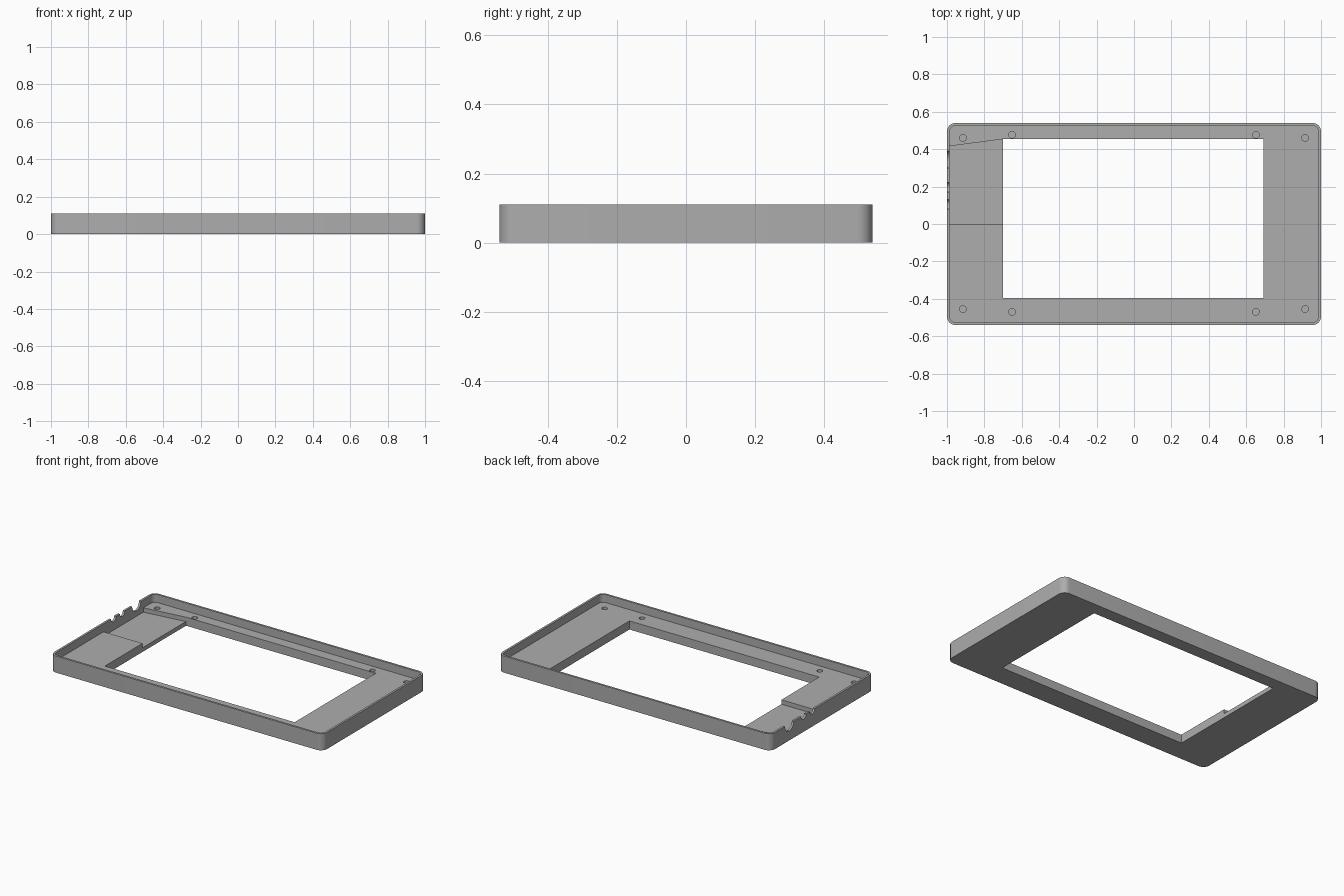
import bpy, bmesh, math

cube = bpy.data.objects.get("Cube")
if cube:
    bpy.data.objects.remove(cube, do_unlink=True)

HEIGHT, FLOOR, POCKET = 0.11, 0.057, 0.028
HALF_X, HALF_Y, WALL, RADIUS = 1.0, 0.54, 0.014, 0.045

grey = bpy.data.materials.new("grey plastic")
grey.use_nodes = True
colour = (0.42, 0.42, 0.42, 1)
grey.diffuse_color = colour
grey.node_tree.nodes["Principled BSDF"].inputs["Base Color"].default_value = colour


def prism(name, outline, z0, z1):
    """Extrude a closed outline from z0 to z1."""
    bm = bmesh.new()
    face = bm.faces.new([bm.verts.new((x, y, z0)) for x, y in outline])
    top = bmesh.ops.extrude_face_region(bm, geom=[face])["geom"]
    bmesh.ops.translate(bm, vec=(0, 0, z1 - z0),
                        verts=[v for v in top if isinstance(v, bmesh.types.BMVert)])
    bmesh.ops.recalc_face_normals(bm, faces=bm.faces)
    mesh = bpy.data.meshes.new(name)
    bm.to_mesh(mesh)
    bm.free()
    obj = bpy.data.objects.new(name, mesh)
    mesh.materials.append(grey)
    bpy.context.collection.objects.link(obj)
    return obj


def rounded(hx, hy, r, steps=8):
    """Outline of a rectangle with round corners."""
    points = []
    for i, (sx, sy) in enumerate([(1, 1), (-1, 1), (-1, -1), (1, -1)]):
        for k in range(steps + 1):
            a = math.pi / 2 * (i + k / steps)
            points.append((sx * (hx - r) + r * math.cos(a),
                           sy * (hy - r) + r * math.sin(a)))
    return points


def circle(x, y, r, steps=24):
    return [(x + r * math.cos(math.tau * k / steps),
             y + r * math.sin(math.tau * k / steps)) for k in range(steps)]


# Outer tray body
tray = prism("tray_frame", rounded(HALF_X, HALF_Y, RADIUS), 0, HEIGHT)


def cut(cutter):
    cutter.hide_render = True
    mod = tray.modifiers.new(cutter.name, 'BOOLEAN')
    mod.operation, mod.solver, mod.object = 'DIFFERENCE', 'EXACT', cutter
    bpy.context.view_layer.objects.active = tray
    bpy.ops.object.modifier_apply(modifier=mod.name)
    bpy.data.objects.remove(cutter, do_unlink=True)


# Shallow cavity inside the thin rim
inner_x = HALF_X - WALL
cut(prism("cavity_cutter", rounded(inner_x, HALF_Y - WALL, RADIUS - WALL), FLOOR, 0.2))

# Rectangular window through the floor
cut(prism("window_cutter",
          [(-0.7, -0.395), (0.692, -0.395), (0.692, 0.455), (-0.7, 0.455)], -0.1, 0.2))

# Lower pocket beside the window, with a slanted back edge
cut(prism("pocket_cutter",
          [(-inner_x, 0), (-0.69, 0), (-0.69, 0.454), (-0.7, 0.454), (-inner_x, 0.416)],
          POCKET, FLOOR + 0.02))

# Blind screw holes
for x, back, front in [(0.915, 0.46, -0.455), (0.652, 0.477, -0.47)]:
    for side in (-1, 1):
        for y in (back, front):
            cut(prism("hole_cutter", circle(side * x, y, 0.018), 0.022, 0.2))

# Round cable notches in the rim beside the pocket
for y, r in [(0.345, 0.046), (0.196, 0.026), (0.105, 0.026)]:
    notch = prism("notch_cutter", circle(0, 0, r, 32), -0.05, 0.05)
    notch.rotation_euler = (0, math.pi / 2, 0)
    notch.location = (-HALF_X, y, HEIGHT)
    bpy.context.view_layer.update()
    cut(notch)

# Smooth round corners, crisp edges
bpy.ops.object.select_all(action='DESELECT')
tray.select_set(True)
bpy.context.view_layer.objects.active = tray
bpy.ops.object.shade_smooth_by_angle(angle=math.radians(30))
